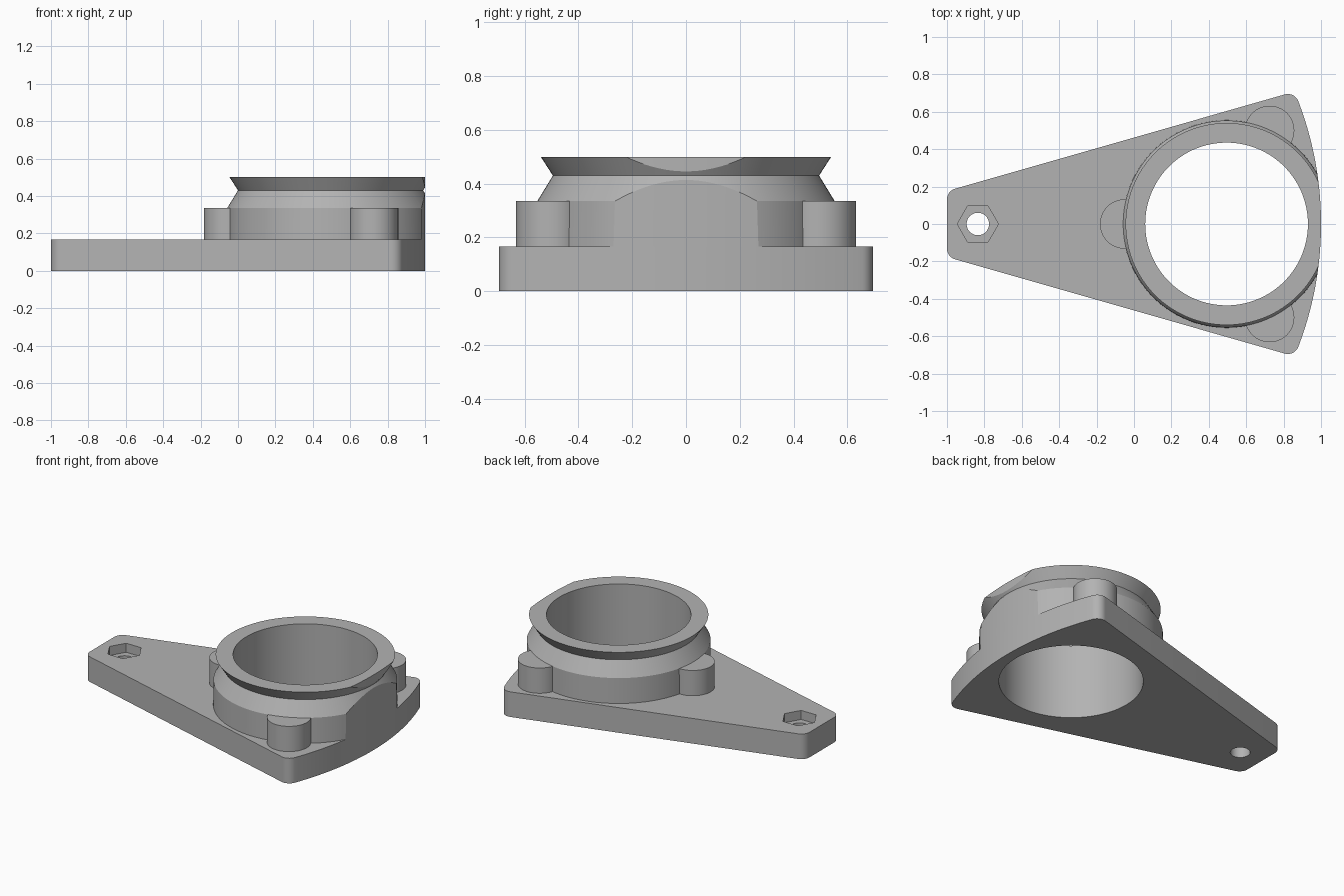
import bpy
import bmesh
from math import pi, sin, cos, asin, atan2, radians
from mathutils import Vector

if "Cube" in bpy.data.objects:
    bpy.data.objects.remove(bpy.data.objects["Cube"], do_unlink=True)

PIVOT = Vector((-0.835, 0))      # mounting hole, also centre of the curved edge
EDGE_R = 1.835
FILLET = 0.06
CENTRE = Vector((0.495, 0))      # axis of the collar
BORE_R = 0.435
PLATE_H, BOSS_H = 0.167, 0.335

grey = bpy.data.materials.new("light_grey")
grey.use_nodes = True
colour = (0.45, 0.45, 0.45, 1)
grey.diffuse_color = colour
grey.node_tree.nodes["Principled BSDF"].inputs["Base Color"].default_value = colour


def finish(name, bm):
    bmesh.ops.recalc_face_normals(bm, faces=bm.faces)
    mesh = bpy.data.meshes.new(name)
    bm.to_mesh(mesh)
    bm.free()
    mesh.materials.append(grey)
    obj = bpy.data.objects.new(name, mesh)
    bpy.context.collection.objects.link(obj)
    return obj


def prism(name, points, z0, z1):
    bm = bmesh.new()
    face = bm.faces.new([bm.verts.new((p.x, p.y, z0)) for p in points])
    top = bmesh.ops.extrude_face_region(bm, geom=[face])["geom"]
    verts = [v for v in top if isinstance(v, bmesh.types.BMVert)]
    bmesh.ops.translate(bm, verts=verts, vec=(0, 0, z1 - z0))
    return finish(name, bm)


def arc(centre, radius, start, end, steps):
    return [centre + radius * Vector((cos(a), sin(a)))
            for a in (start + (end - start) * i / steps for i in range(steps + 1))]


def circle(centre, radius, sides=96):
    return arc(centre, radius, 0, 2 * pi, sides)[:-1]


def lathe(name, profile, sides=128):
    bm = bmesh.new()
    rings = [[bm.verts.new((p.x, p.y, z)) for p in circle(CENTRE, r, sides)]
             for r, z in profile]
    for a, b in zip(rings, rings[1:] + rings[:1]):
        for i in range(sides):
            j = (i + 1) % sides
            bm.faces.new((a[i], a[j], b[j], b[i]))
    return finish(name, bm)


def boolean(obj, tool, operation):
    mod = obj.modifiers.new(operation.lower(), "BOOLEAN")
    mod.operation, mod.solver, mod.object = operation, "EXACT", tool
    bpy.context.view_layer.objects.active = obj
    bpy.ops.object.modifier_apply(modifier=mod.name)
    bpy.data.objects.remove(tool, do_unlink=True)


def smooth(obj):
    bpy.ops.object.select_all(action="DESELECT")
    obj.select_set(True)
    bpy.context.view_layer.objects.active = obj
    bpy.ops.object.shade_smooth_by_angle(angle=radians(20))


# Rounded wedge outline: curved wide edge, two fillets per side, mirrored
theta = asin(0.635 / (EDGE_R - FILLET))
wide = PIVOT + (EDGE_R - FILLET) * Vector((cos(theta), sin(theta)))
narrow = Vector((-1 + FILLET, 0.131))
run = wide - narrow
normal = atan2(run.x, -run.y)
upper = (arc(PIVOT, EDGE_R, 0, theta, 32)
         + arc(wide, FILLET, theta, normal, 10)[1:]
         + arc(narrow, FILLET, normal, pi, 10))
outline = upper + [Vector((p.x, -p.y)) for p in reversed(upper[1:])]

# Base plate with bore, screw hole and hexagonal nut pocket
plate = prism("base_plate", outline, 0, PLATE_H)
boolean(plate, prism("bore_cutter", circle(CENTRE, BORE_R, 128), -0.1, 0.6), "DIFFERENCE")
boolean(plate, prism("hole_cutter", circle(PIVOT, 0.06, 48), -0.1, 0.6), "DIFFERENCE")
boolean(plate, prism("nut_cutter", circle(PIVOT, 0.11, 6), PLATE_H - 0.06, 0.6), "DIFFERENCE")
smooth(plate)

# Collar with waisted lip, trimmed flush with the curved edge of the plate
collar = lathe("collar", [(BORE_R, PLATE_H), (0.555, PLATE_H), (0.553, BOSS_H),
                          (0.495, 0.43), (0.54, 0.5), (BORE_R, 0.5)])
boolean(collar, prism("edge_trim", outline, -0.1, 0.6), "INTERSECT")
smooth(collar)

# Three round bosses around the collar
for name, spot in (("boss_right", (-0.05, 0)), ("boss_back", (0.725, 0.5)),
                   ("boss_front", (0.725, -0.5))):
    boss = prism(name, circle(Vector(spot), 0.132, 64), PLATE_H, BOSS_H)
    boolean(boss, prism("bore_cutter", circle(CENTRE, BORE_R + 0.04, 128), -0.1, 0.6), "DIFFERENCE")
    smooth(boss)
